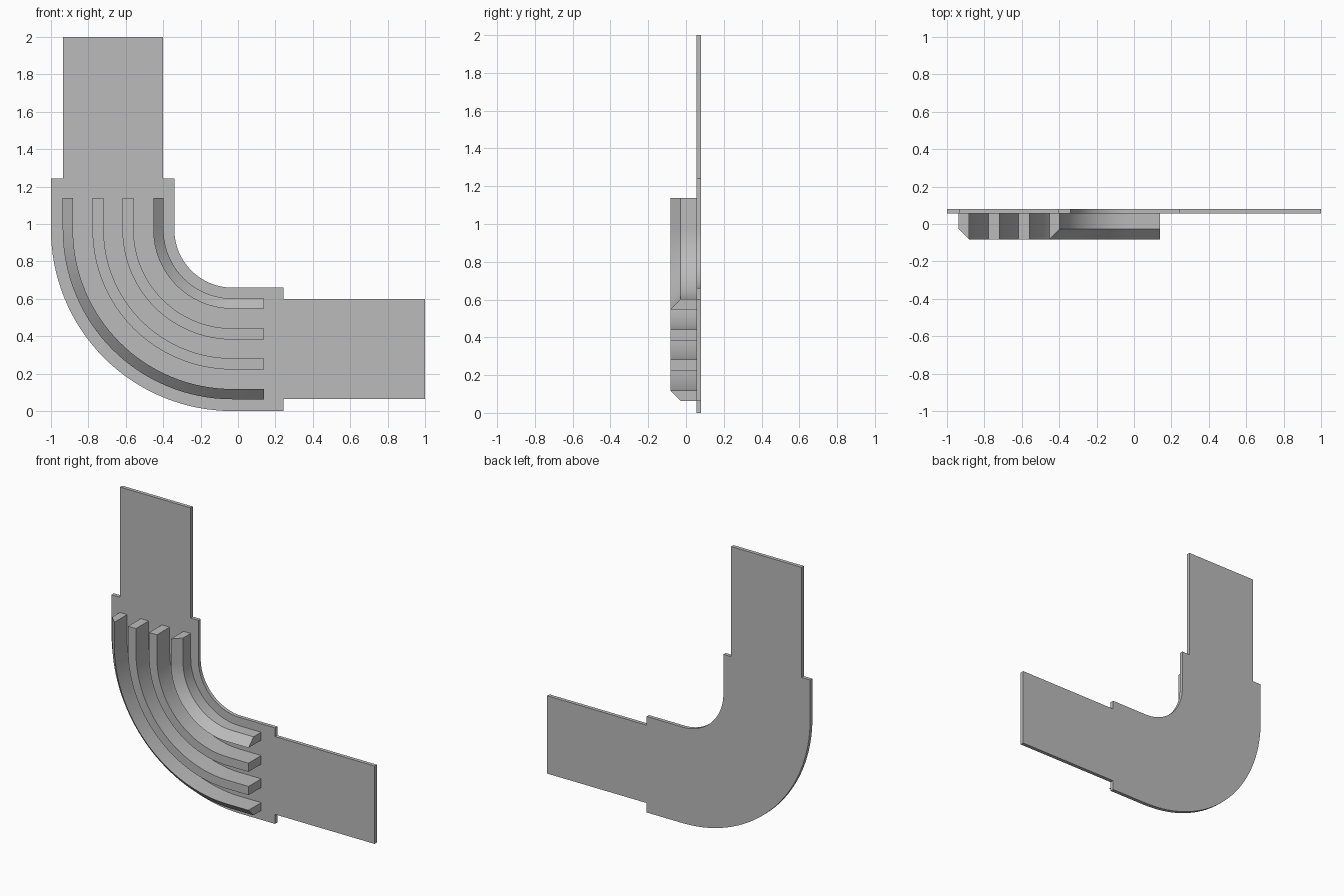
import bpy
import bmesh
from math import cos, sin, pi, radians

cube = bpy.data.objects.get("Cube")
if cube:
    bpy.data.objects.remove(cube, do_unlink=True)

# Bend centre, outer radius and plate depth
CX, CZ, RADIUS = -0.03, 0.97, 0.97
FRONT, MID, BACK = -0.083, 0.055, 0.08
STEPS = 32

grey = bpy.data.materials.new("plain_grey")
grey.use_nodes = True
COLOR = (0.5, 0.5, 0.5, 1)
grey.diffuse_color = COLOR
grey.node_tree.nodes["Principled BSDF"].inputs["Base Color"].default_value = COLOR


def bend_path(inset, reach):
    """Quarter bend with straight ends, inset from the outer edge: (x, z) points."""
    r = RADIUS - inset
    arc = [(CX - r * cos(a), CZ - r * sin(a))
           for a in (pi / 2 * i / STEPS for i in range(STEPS + 1))]
    return [(CX - r, CZ + reach)] + arc + [(CX + reach, CZ - r)]


def finish(name, bm):
    bmesh.ops.recalc_face_normals(bm, faces=bm.faces)
    mesh = bpy.data.meshes.new(name)
    bm.to_mesh(mesh)
    bm.free()
    mesh.materials.append(grey)
    obj = bpy.data.objects.new(name, mesh)
    bpy.context.collection.objects.link(obj)
    bpy.ops.object.select_all(action='DESELECT')
    obj.select_set(True)
    bpy.context.view_layer.objects.active = obj
    bpy.ops.object.shade_smooth_by_angle(angle=radians(20))


def rib(name, profile):
    """Sweep a closed (inset, y) profile round the bend."""
    bm = bmesh.new()
    rails = [[bm.verts.new((x, y, z)) for x, z in bend_path(inset, 0.168)]
             for inset, y in profile]
    for a, b in zip(rails, rails[1:] + rails[:1]):
        for i in range(len(a) - 1):
            bm.faces.new((a[i], a[i + 1], b[i + 1], b[i]))
    for end in (0, -1):
        bm.faces.new([rail[end] for rail in rails])
    finish(name, bm)


# Back plate: wide bend with a narrower tongue at each end, one outline
outer = bend_path(0, 0.273)
inner = bend_path(0.66, 0.273)
top, side = outer[0][1], outer[-1][0]
LOW, HIGH = 0.065, 0.6
right_tongue = [(side, LOW), (1, LOW), (1, HIGH), (side, HIGH)]
top_tongue = [(z - 1, x + 1) for x, z in reversed(right_tongue)]
outline = outer + right_tongue + inner[::-1] + top_tongue
bm = bmesh.new()
face = bm.faces.new([bm.verts.new((x, MID, z)) for x, z in outline])
ext = bmesh.ops.extrude_face_region(bm, geom=[face])
moved = [v for v in ext["geom"] if isinstance(v, bmesh.types.BMVert)]
bmesh.ops.translate(bm, verts=moved, vec=(0, BACK - MID, 0))
finish("back_plate", bm)

# Curved ribs: the outermost and innermost have a sloped front
SLOPE = -0.028
rib("outer_rib", [(0.063, MID), (0.063, SLOPE), (0.118, FRONT), (0.118, MID)])
for label, start in (("outer_middle_rib", 0.222), ("inner_middle_rib", 0.382)):
    rib(label, [(start, MID), (start, FRONT), (start + 0.06, FRONT), (start + 0.06, MID)])
rib("inner_rib", [(0.547, MID), (0.547, FRONT), (0.602, SLOPE), (0.602, MID)])
